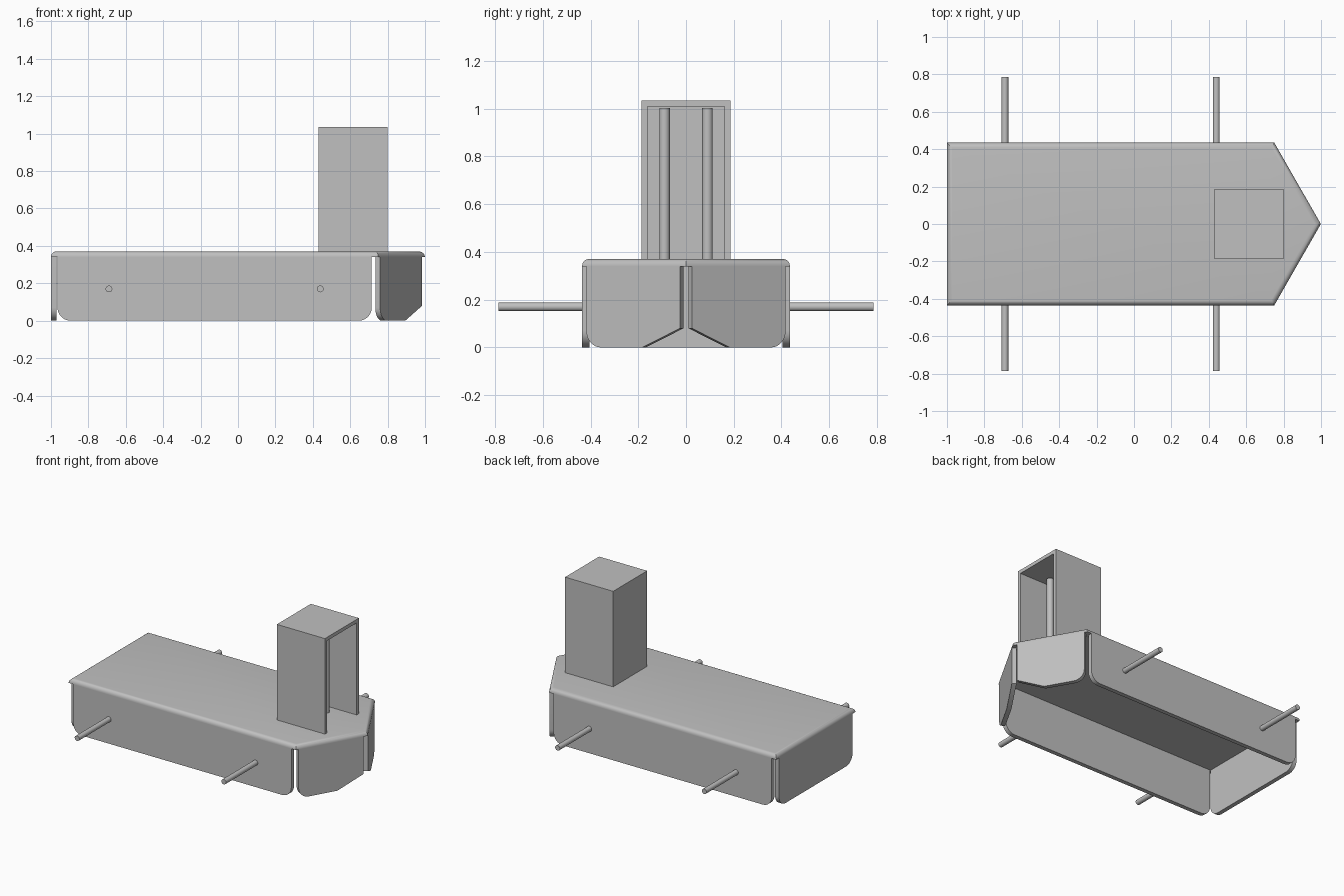
import bpy, bmesh
from math import pi
from mathutils import Vector, Matrix

cube = bpy.data.objects.get("Cube")
if cube:
    bpy.data.objects.remove(cube, do_unlink=True)

GREY = (0.527, 0.527, 0.527, 1.0)
metal = bpy.data.materials.new("grey metal")
metal.use_nodes = True
metal.diffuse_color = GREY
for node in metal.node_tree.nodes:
    if node.type == 'BSDF_PRINCIPLED':
        node.inputs["Base Color"].default_value = GREY

SHEET = 0.03      # sheet thickness
TOP = 0.37        # deck height
UNDER = TOP - SHEET
HALF = 0.435      # half width of the hull
BOW = 0.75        # where the bow starts to taper


def finish(name, bm):
    bmesh.ops.recalc_face_normals(bm, faces=bm.faces[:])
    mesh = bpy.data.meshes.new(name)
    bm.to_mesh(mesh)
    bm.free()
    mesh.materials.append(metal)
    obj = bpy.data.objects.new(name, mesh)
    bpy.context.collection.objects.link(obj)
    bpy.ops.object.select_all(action='DESELECT')
    obj.select_set(True)
    bpy.context.view_layer.objects.active = obj
    bpy.ops.object.shade_smooth_by_angle(angle=pi / 6)
    return obj


def prism(points, offset):
    """Solid made by sweeping a flat outline along an offset."""
    bm = bmesh.new()
    face = bm.faces.new([bm.verts.new(p) for p in points])
    new = bmesh.ops.extrude_face_region(bm, geom=[face])["geom"]
    verts = [v for v in new if isinstance(v, bmesh.types.BMVert)]
    bmesh.ops.translate(bm, verts=verts, vec=offset)
    return bm


def panel(name, start, end, inward, profile, rounded):
    """Hanging sheet: profile is (distance along, height), lower corners rounded."""
    start, end = Vector(start), Vector(end)
    along = (end - start).normalized()
    pts = [start + along * s + Vector((0, 0, z)) for s, z in profile]
    offset = Vector(inward).normalized() * SHEET
    bm = prism(pts, offset)
    bm.normal_update()
    corners = [pts[i] + offset / 2 for i in rounded]
    edges = [e for e in bm.edges
             if any(((e.verts[0].co + e.verts[1].co) / 2 - c).length < 0.001 for c in corners)]
    bmesh.ops.bevel(bm, geom=edges, offset=0.07, segments=8, profile=0.5, affect='EDGES')
    return finish(name, bm)


def rod(name, centre, radius, length, rotation=Matrix()):
    bm = bmesh.new()
    bmesh.ops.create_cone(bm, cap_ends=True, segments=32, radius1=radius, radius2=radius,
                          depth=length, matrix=Matrix.Translation(centre) @ rotation)
    return finish(name, bm)


# Deck plate with a rounded upper rim
outline = [(-1, -HALF), (BOW, -HALF), (0.999, 0), (BOW, HALF), (-1, HALF)]
bm = prism([(x, y, UNDER) for x, y in outline], (0, 0, SHEET))
rim = [e for e in bm.edges if all(v.co.z > TOP - 0.001 for v in e.verts)]
bmesh.ops.bevel(bm, geom=rim, offset=0.028, segments=6, profile=0.5, affect='EDGES')
finish("deck", bm)


def skirt(length):
    return [(0, UNDER), (0, 0), (length, 0), (length, UNDER)]


# Stern panel
panel("stern_panel", (-1, -0.405, 0), (-1, 0.405, 0), (1, 0, 0), skirt(0.81), (1, 2))

for side, label in ((1, "left"), (-1, "right")):
    # Side panel
    panel(label + "_side_panel", (-0.965, side * HALF, 0), (0.715, side * HALF, 0),
          (0, -side, 0), skirt(1.68), (1, 2))

    # Bow panel, cut away towards the tip
    corner, tip = Vector((BOW, side * HALF, 0)), Vector((0.999, 0, 0))
    along = (tip - corner).normalized()
    panel(label + "_bow_panel", corner + along * 0.02, tip,
          (-abs(along.y), -side * along.x, 0),
          [(0, UNDER), (0, 0), (0.27, 0), (0.452, 0.08), (0.452, UNDER)], (1,))

    # Axle stubs
    for x, place in ((-0.69, "rear"), (0.44, "fore")):
        rod(f"{label}_{place}_axle", (x, side * 0.6, 0.17), 0.018, 0.37,
            Matrix.Rotation(pi / 2, 4, 'X'))

    # Upright post inside the tower
    rod(label + "_post", (0.615, side * 0.09, 0.682), 0.022, 0.64)

# Tower: a box hollowed out from the bow side
WALL, BASE = 0.035, 0.35
bm = prism([(x, y, BASE) for x, y in ((0.43, -0.187), (0.80, -0.187), (0.80, 0.187), (0.43, 0.187))],
           (0, 0, 1.035 - BASE))
bmesh.ops.recalc_face_normals(bm, faces=bm.faces[:])
bm.normal_update()
opening = max(bm.faces, key=lambda f: f.normal.x)
bmesh.ops.inset_region(bm, faces=[opening], thickness=WALL)
for v in opening.verts:
    if v.co.z < 0.6:
        v.co.z = BASE + 0.012
bmesh.ops.inset_region(bm, faces=[opening], thickness=0, depth=-0.335)
finish("tower", bm)
